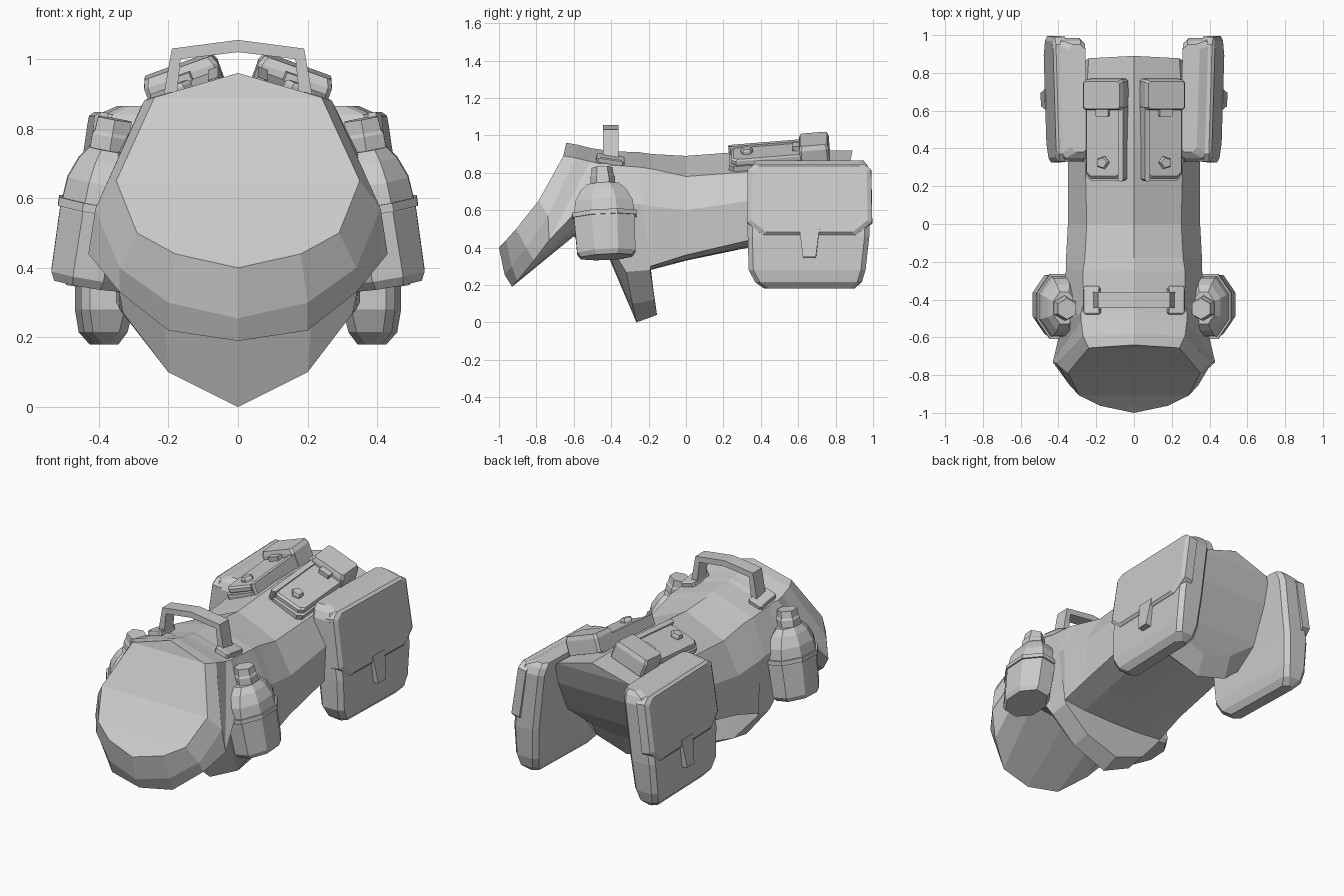
import bpy
import bmesh
import math
from mathutils import Matrix, Vector

if "Cube" in bpy.data.objects:
    bpy.data.objects.remove(bpy.data.objects["Cube"], do_unlink=True)

grey = bpy.data.materials.new("plain grey")
grey.use_nodes = True
grey.diffuse_color = (0.6, 0.6, 0.6, 1)
grey.node_tree.nodes["Principled BSDF"].inputs["Base Color"].default_value = grey.diffuse_color


def strip_cap(bm, loop):
    """Close a left-right symmetric loop with strips running across it."""
    last = len(loop) // 2
    bm.faces.new((loop[0], loop[1], loop[-1]))
    for i in range(1, last - 1):
        bm.faces.new((loop[i], loop[i + 1], loop[-i - 1], loop[-i]))
    bm.faces.new((loop[last - 1], loop[last], loop[last + 1]))


def loft(name, rings, mirrored=True):
    """Skin a list of equal-length closed rings and cap both ends."""
    bm = bmesh.new()
    loops = [[bm.verts.new(point) for point in ring] for ring in rings]
    count = len(loops[0])
    for lower, upper in zip(loops, loops[1:]):
        for i in range(count):
            j = (i + 1) % count
            bm.faces.new((lower[i], lower[j], upper[j], upper[i]))
    for loop in (loops[0], loops[-1]):
        if name == "harness_body":
            strip_cap(bm, loop)
        else:
            bm.faces.new(loop)
    bmesh.ops.recalc_face_normals(bm, faces=bm.faces)
    mesh = bpy.data.meshes.new(name)
    bm.to_mesh(mesh)
    bm.free()
    mesh.materials.append(grey)
    obj = bpy.data.objects.new(name, mesh)
    bpy.context.collection.objects.link(obj)
    if mirrored:
        obj.modifiers.new("other side", "MIRROR")


def frame(origin, u, v):
    """Matrix with local x along u, local y along v, local z outward."""
    u, v = Vector(u).normalized(), Vector(v).normalized()
    w = u.cross(v).normalized()
    return Matrix.Translation(origin) @ Matrix((u, v, w)).transposed().to_4x4()


def stack(name, outline, levels, matrix, centre=(0, 0), mirrored=True):
    """Loft one outline through (height, scale) levels."""
    cu, cv = centre
    rings = [[matrix @ Vector((cu + (u - cu) * s, cv + (v - cv) * s, h)) for u, v in outline]
             for h, s in levels]
    loft(name, rings, mirrored)


def chamfered(w, h, c, centre=(0, 0)):
    """Rectangle outline with cut corners."""
    corners = [(w, c - h), (w, h - c), (w - c, h), (c - w, h),
               (-w, h - c), (-w, c - h), (c - w, -h), (w - c, -h)]
    return [(centre[0] + u, centre[1] + v) for u, v in corners]


def ellipse(rx, ry, sides):
    steps = [math.tau * (i + 0.5) / sides for i in range(sides)]
    return [(rx * math.cos(a), ry * math.sin(a)) for a in steps]


# Harness body with its chest and rear straps:
# (top y, bottom y, half widths, heights from top to bottom)
sections = [
    (-.64, -1, (.24, .35, .29, .18), (.96, .89, .65, .5, .44, .4)),
    (-.58, -.97, (.27, .41, .34, .2), (.95, .88, .57, .4, .3, .255)),
    (-.5, -.93, (.28, .43, .34, .2), (.93, .86, .44, .33, .22, .19)),
    (-.46, -.6, (.28, .38, .36, .25), (.925, .85, .66, .53, .48, .46)),
    (-.43, -.41, (.27, .37, .36, .22), (.92, .85, .65, .42, .36, .34)),
    (-.4, -.265, (.27, .37, .33, .2), (.915, .84, .64, .27, .1, 0)),
    (-.25, -.155, (.27, .36, .34, .2), (.91, .83, .63, .28, .12, .04)),
    (-.18, -.19, (.26, .36, .35, .2), (.9, .82, .62, .3, .285, .28)),
    (0, 0, (.25, .35, .34, .2), (.89, .78, .6, .36, .335, .33)),
    (.4, .43, (.26, .35, .34, .2), (.92, .81, .66, .46, .43, .42)),
    (.54, .56, (.26, .35, .34, .2), (.92, .82, .67, .43, .31, .25)),
    (.89, .61, (.24, .33, .3, .17), (.92, .85, .7, .5, .41, .37)),
]
body_rings = []
for y_top, y_low, widths, heights in sections:
    half = []
    for x, z in zip((0, *widths, 0), heights):
        t = (heights[0] - z) / (heights[0] - heights[-1])
        half.append((x, y_top + (y_low - y_top) * t ** 1.5, z))
    body_rings.append(half + [(-x, y, z) for x, y, z in half[-2:0:-1]])
loft("harness_body", body_rings, mirrored=False)

# Saddlebags, lofted upwards: (height, inner x, outer x, front y, rear y)
bag_levels = [
    (.18, .35, .42, .42, .9), (.215, .325, .45, .37, .94), (.28, .31, .46, .335, .96),
    (.46, .295, .458, .33, .98), (.8, .255, .41, .33, .985), (.84, .25, .395, .35, .97),
    (.865, .25, .34, .38, .95),
]
bag_rings = []
for z, inner, outer, front, rear in bag_levels:
    mid = ((inner + outer) / 2, (front + rear) / 2)
    outline = chamfered((outer - inner) / 2, (rear - front) / 2, .025, mid)
    bag_rings.append([(x + .03 * (y - mid[1]), y, z) for x, y in outline])
loft("saddlebag", bag_rings)

# Flap and clasp on the outer side of each bag
bag_side = frame((.436, .66, .6), (.03, 1, 0), (-.143, 0, 1))
flap = [(-.335, -.065), (-.25, -.135), (.25, -.135), (.335, -.065),
        (.33, .22), (.29, .25), (-.29, .25), (-.33, .22)]
stack("saddlebag_flap", flap, [(-.05, 1), (.004, 1), (.018, .93)], bag_side, (0, .06))
clasp = [(-.055, -.09), (-.035, -.255), (.035, -.255), (.055, -.09)]
stack("saddlebag_clasp", clasp, [(-.03, 1), (.022, 1)], bag_side)

# Canteens
canteen = frame((.435, -.425, .35), (1, 0, .17), (0, 1, .05))
stack("canteen", ellipse(.122, .177, 8),
      [(0, .84), (.025, .95), (.21, 1), (.3, .94), (.36, .74), (.395, .52)], canteen)
stack("canteen_band", ellipse(.13, .186, 8), [(.215, 1), (.24, 1)], canteen)
stack("canteen_cap", ellipse(.066, .066, 6),
      [(.37, .9), (.385, 1), (.435, 1), (.445, .9), (.485, .85)], canteen)

# Carry handle and its base plates
arch = [(.22, .86), (.19, 1.03), (0, 1.055), (-.19, 1.03), (-.22, .86),
        (-.18, .86), (-.165, 1), (0, 1.02), (.165, 1), (.18, .86)]
stack("carry_handle", arch, [(.36, 1), (.445, 1)],
      frame((0, 0, 0), (1, 0, 0), (0, 0, 1)), mirrored=False)
base = frame((.22, -.405, .862), (1, 0, -.3), (0, 1, -.15))
stack("handle_base", chamfered(.045, .075, .01), [(-.03, 1), (.02, 1), (.025, .9)], base)

# Back pouches: stacked plates, a thick rear roll and fasteners
pouch = frame((.142, .5, .865), (1, 0, -.36), (0, 1, .08))
low = (0, -.02)
stack("pouch_base", chamfered(.108, .25, .025, low), [(-.03, 1), (.025, 1)], pouch, low)
stack("pouch_cover", chamfered(.1, .235, .025, low),
      [(.02, .94), (.03, 1), (.05, 1), (.06, .95)], pouch, low)
rear = (-.005, .19)
stack("pouch_roll", chamfered(.112, .08, .012, rear),
      [(.0, 1), (.08, 1), (.105, .9)], pouch, rear)
stack("pouch_strip", chamfered(.015, .25, .01, (-.1, -.02)),
      [(-.02, 1), (.07, 1)], pouch, (-.1, -.02))
knob = [(u, v - .17) for u, v in ellipse(.035, .035, 5)]
stack("pouch_knob", knob, [(.05, 1), (.075, 1), (.085, .8)], pouch, (0, -.17))
stack("pouch_buckle", chamfered(.035, .025, .004, (0, .1)),
      [(.05, 1), (.085, 1)], pouch, (0, .1))
